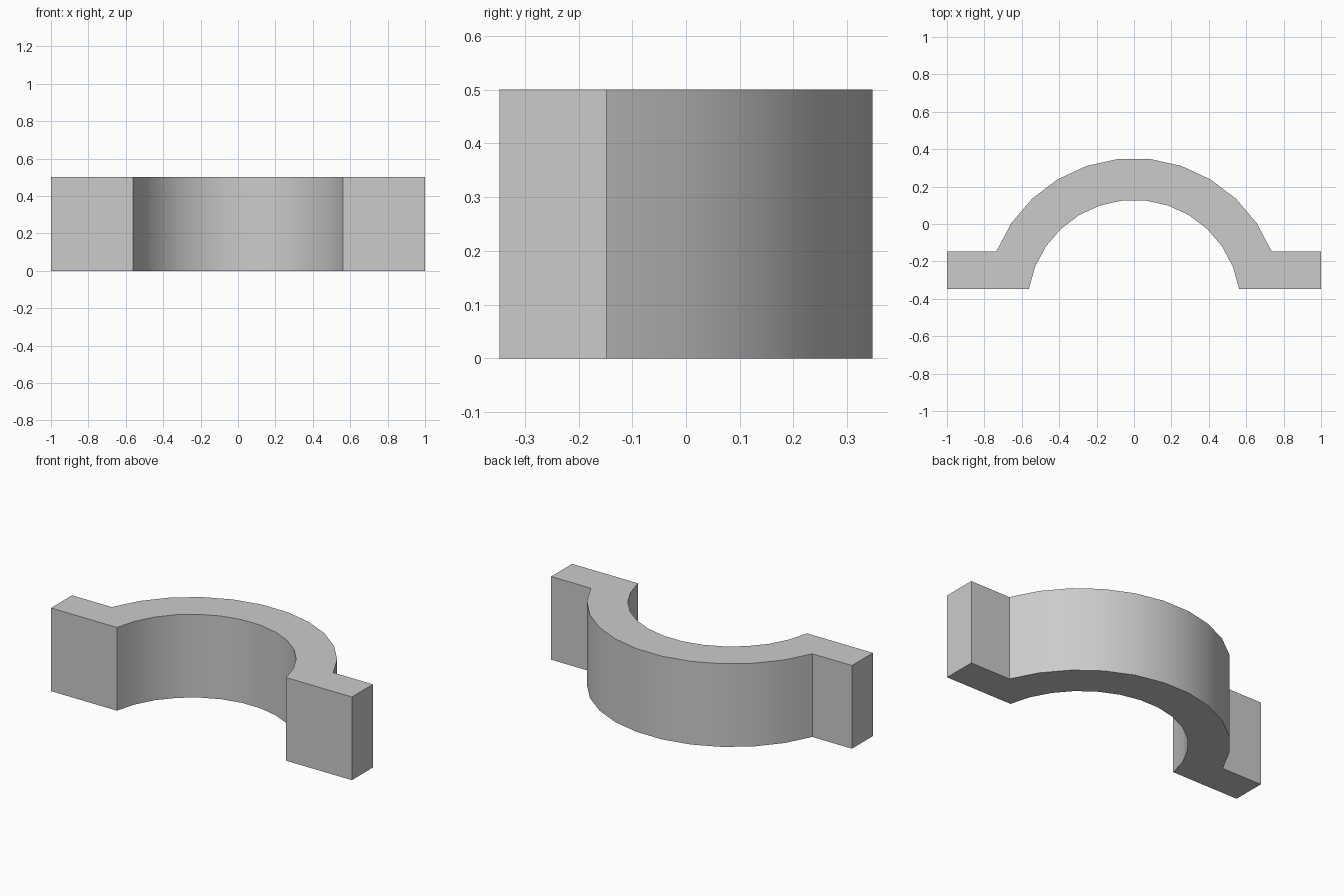
import bpy
import bmesh
from math import acos, cos, radians, sin

# Main dimensions
HEIGHT = 0.5
CENTRE_Y = -0.441
OUTER_R, INNER_R = 0.793, 0.57
FRONT_Y, FLANGE_BACK_Y = -0.347, -0.148

old = bpy.data.objects.get("Cube")
if old:
    bpy.data.objects.remove(old, do_unlink=True)

# Plain grey material
grey = bpy.data.materials.new("plain_grey")
grey.use_nodes = True
colour = (0.6, 0.6, 0.6, 1)
grey.diffuse_color = colour
grey.node_tree.nodes["Principled BSDF"].inputs["Base Color"].default_value = colour


def arc(radius, end_y, segments):
    """Points from left to right over the arch, ending at the given y."""
    end = acos((end_y - CENTRE_Y) / radius)
    angles = [end * (1 - 2 * i / segments) for i in range(segments + 1)]
    return [(radius * sin(a), CENTRE_Y + radius * cos(a)) for a in angles]


# Outline: outer arch, right flange, inner arch, left flange
outline = arc(OUTER_R, FLANGE_BACK_Y, 11)
outline += [(-1, FLANGE_BACK_Y), (-1, FRONT_Y)]
outline += reversed(arc(INNER_R, FRONT_Y, 13))
outline += [(1, FRONT_Y), (1, FLANGE_BACK_Y)]

# Extrude the outline upward
bm = bmesh.new()
base = bm.faces.new([bm.verts.new((x, y, 0)) for x, y in outline])
result = bmesh.ops.extrude_face_region(bm, geom=[base], use_keep_orig=True)
top = [v for v in result["geom"] if isinstance(v, bmesh.types.BMVert)]
bmesh.ops.translate(bm, verts=top, vec=(0, 0, HEIGHT))
bmesh.ops.recalc_face_normals(bm, faces=bm.faces)

mesh = bpy.data.meshes.new("half_ring_clamp")
bm.to_mesh(mesh)
bm.free()
mesh.materials.append(grey)
clamp = bpy.data.objects.new("half_ring_clamp", mesh)
bpy.context.collection.objects.link(clamp)

# Smooth arch walls, sharp corners
bpy.ops.object.select_all(action="DESELECT")
clamp.select_set(True)
bpy.context.view_layer.objects.active = clamp
bpy.ops.object.shade_smooth_by_angle(angle=radians(30))
